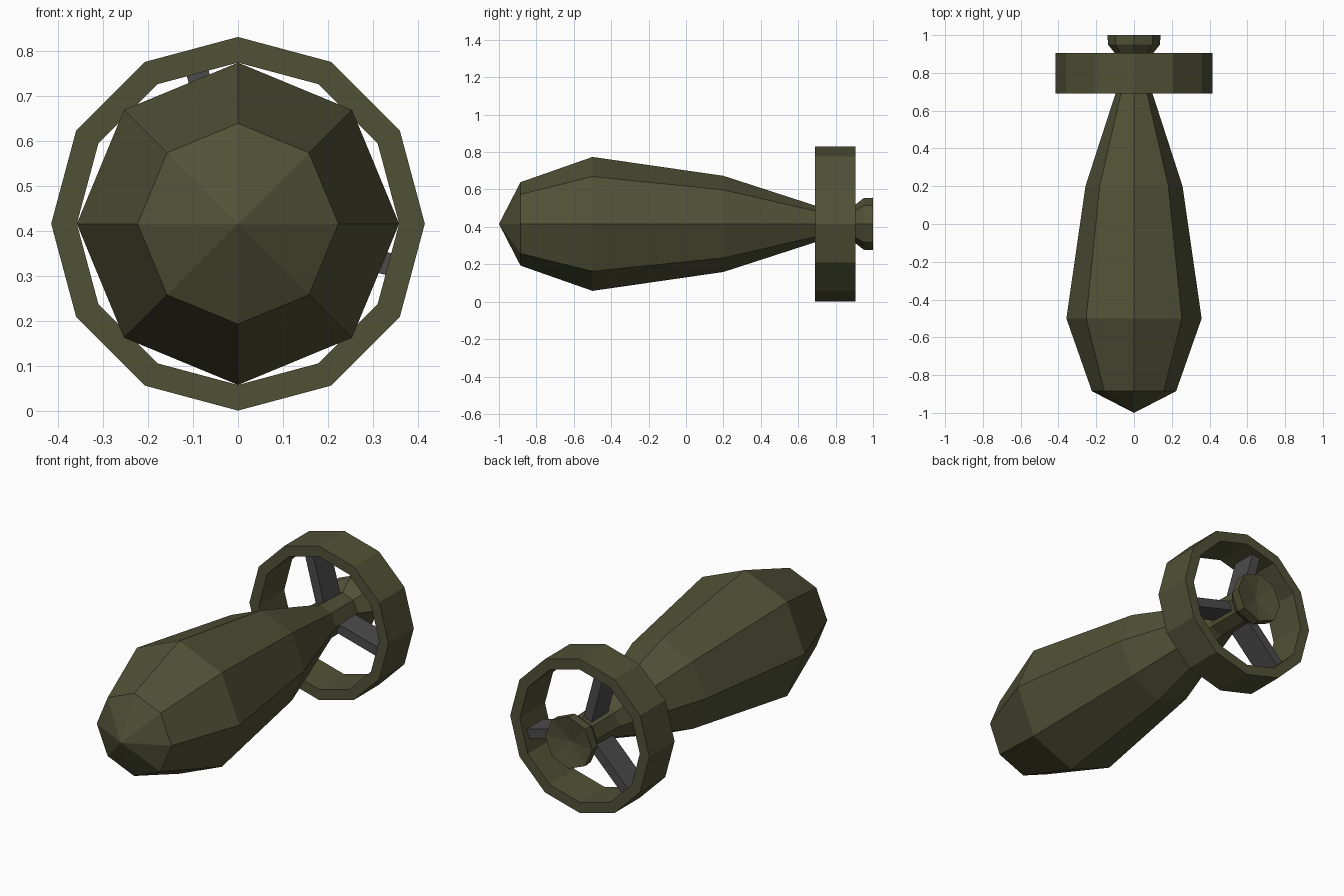
import bpy, bmesh, math
from mathutils import Matrix

if "Cube" in bpy.data.objects:
    bpy.data.objects.remove(bpy.data.objects["Cube"])

ZC = 0.416  # height of the long axis


def material(name, rgb):
    m = bpy.data.materials.new(name)
    m.diffuse_color = (*rgb, 1)
    m.use_nodes = True
    m.node_tree.nodes["Principled BSDF"].inputs["Base Color"].default_value = m.diffuse_color
    return m


def finish(bm, name, mat):
    bmesh.ops.recalc_face_normals(bm, faces=bm.faces)
    me = bpy.data.meshes.new(name)
    bm.to_mesh(me)
    bm.free()
    me.materials.append(mat)
    ob = bpy.data.objects.new(name, me)
    ob.location.z = ZC
    bpy.context.collection.objects.link(ob)
    return ob


def lathe(name, profile, sides, mat, closed=False):
    """Turn (radius, y) points around the y axis with flat sides."""
    bm = bmesh.new()
    vs = [bm.verts.new((r, y, 0)) for r, y in profile]
    pairs = list(zip(vs, vs[1:])) + ([(vs[-1], vs[0])] if closed else [])
    edges = [bm.edges.new(p) for p in pairs]
    bmesh.ops.spin(bm, geom=vs + edges, cent=(0, 0, 0), axis=(0, 1, 0),
                   angle=math.tau, steps=sides, use_merge=False)
    bmesh.ops.remove_doubles(bm, verts=bm.verts, dist=1e-4)
    return finish(bm, name, mat)


olive = material("olive", (0.08, 0.083, 0.037))
dark_grey = material("dark_grey", (0.07, 0.07, 0.073))

# Eight-sided body with pointed nose, narrow neck and flared, dished tail
lathe("body", [(0, -1), (0.223, -0.885), (0.358, -0.5), (0.257, 0.2),
               (0.095, 0.70), (0.09, 0.89), (0.138, 0.95), (0.14, 1.0),
               (0, 0.975)], 8, olive)

# Twelve-sided tail ring
lathe("tail_ring", [(0.415, 0.69), (0.415, 0.905), (0.358, 0.905),
                    (0.358, 0.69)], 12, olive, closed=True)

# Three struts from the neck to the ring
for i, deg in enumerate((105, 225, 345)):
    bm = bmesh.new()
    bmesh.ops.create_cube(bm, size=1, matrix=Matrix.Rotation(-math.radians(deg), 4, 'Y')
                          @ Matrix.Translation((0.215, 0.8, 0))
                          @ Matrix.Diagonal((0.30, 0.14, 0.05, 1)))
    finish(bm, f"strut_{i + 1}", dark_grey)
